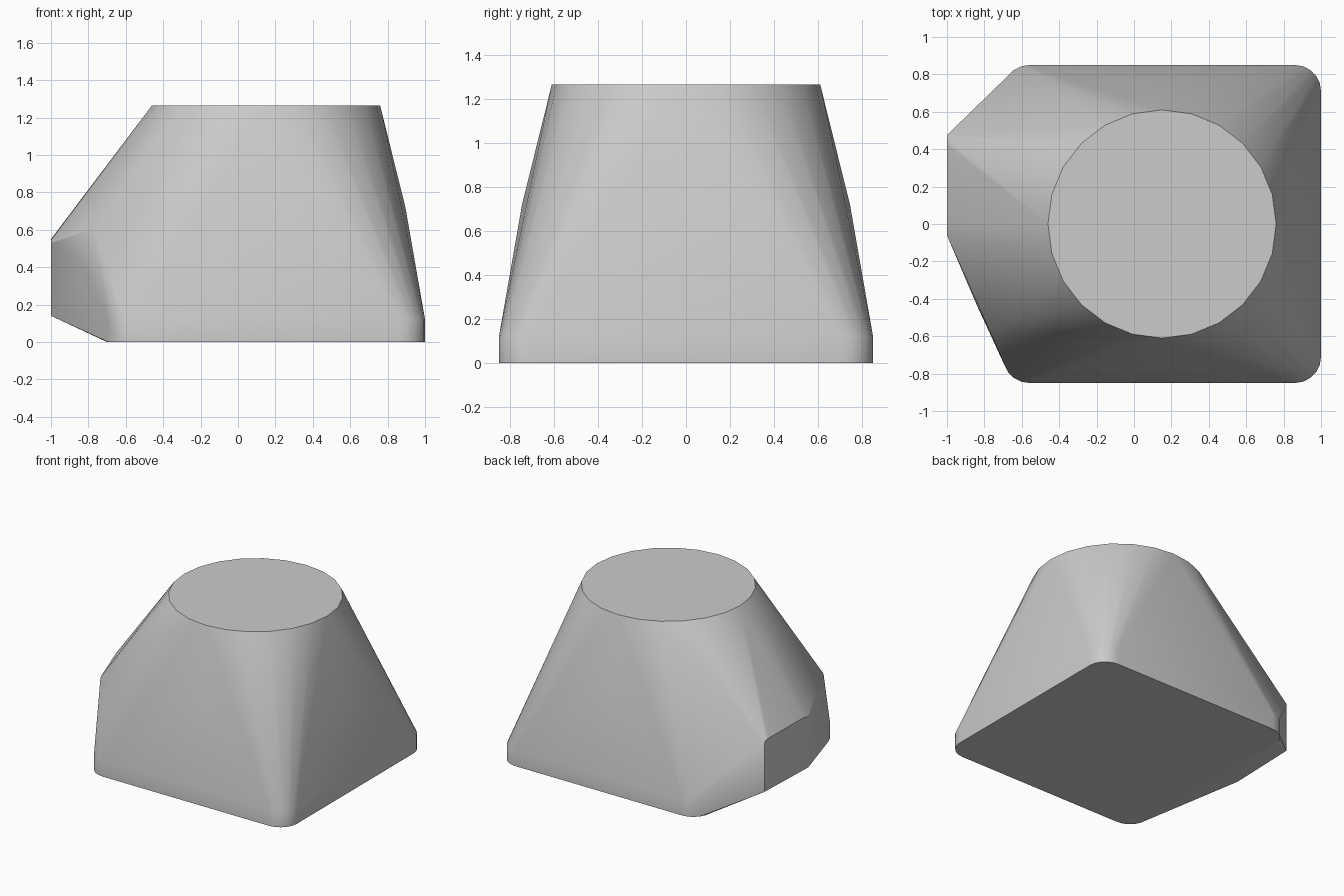
import bpy, bmesh
from math import cos, sin, pi, radians

cube = bpy.data.objects.get("Cube")
if cube:
    bpy.data.objects.remove(cube, do_unlink=True)

CX = 0.15                 # axis of the base and the top disc
HALF, CORNER = 0.85, 0.14  # half width and corner radius of the base


def ring(cx, cy, radius, z, start, sweep, steps):
    """Points along a horizontal arc."""
    return [(cx + radius * cos(start + sweep * i / steps),
             cy + radius * sin(start + sweep * i / steps), z) for i in range(steps + 1)]


def rounded_square(z):
    points = []
    for k in range(4):
        a = k * pi / 2
        sx = 1 if k in (0, 3) else -1
        sy = 1 if k < 2 else -1
        inner = HALF - CORNER
        points += ring(CX + sx * inner, sy * inner, CORNER, z, a, pi / 2, 5)
    return points


# Upright base band and flat round top
points = rounded_square(0) + rounded_square(0.12)
points += ring(CX, 0, 0.61, 1.265, 0, 2 * pi * 23 / 24, 23)

# Slight swell in the middle of the front, back and left walls
points += [(CX, -0.745, 0.72), (CX, 0.745, 0.72), (0.895, 0, 0.72)]

# Protruding side with its flat upright end
points += [(-1, -0.06, 0.14), (-1, -0.06, 0.53), (-1, 0, 0.545),
           (-1, 0.42, 0.55), (-1, 0.46, 0.545), (-1, 0.475, 0.53), (-1, 0.475, 0.155)]
points += [(-0.84, -0.435, 0.44), (-0.77, -0.575, 0.605)]

# Skin stretched tightly over all the sections
bm = bmesh.new()
for p in points:
    bm.verts.new(p)
hull = bmesh.ops.convex_hull(bm, input=bm.verts[:])
loose = [v for v in bm.verts if not v.link_faces]
bmesh.ops.delete(bm, geom=loose, context='VERTS')
bmesh.ops.dissolve_limit(bm, angle_limit=radians(0.5), verts=bm.verts[:], edges=bm.edges[:])
bmesh.ops.recalc_face_normals(bm, faces=bm.faces[:])
mesh = bpy.data.meshes.new("tapered_body")
bm.to_mesh(mesh)
bm.free()
body = bpy.data.objects.new("tapered_body", mesh)
bpy.context.collection.objects.link(body)

# Plain grey finish
grey = bpy.data.materials.new("light_grey")
grey.use_nodes = True
colour = (0.6, 0.6, 0.6, 1)
grey.diffuse_color = colour
grey.node_tree.nodes["Principled BSDF"].inputs["Base Color"].default_value = colour
mesh.materials.append(grey)

bpy.ops.object.select_all(action='DESELECT')
body.select_set(True)
bpy.context.view_layer.objects.active = body
bpy.ops.object.shade_smooth_by_angle(angle=radians(30))
